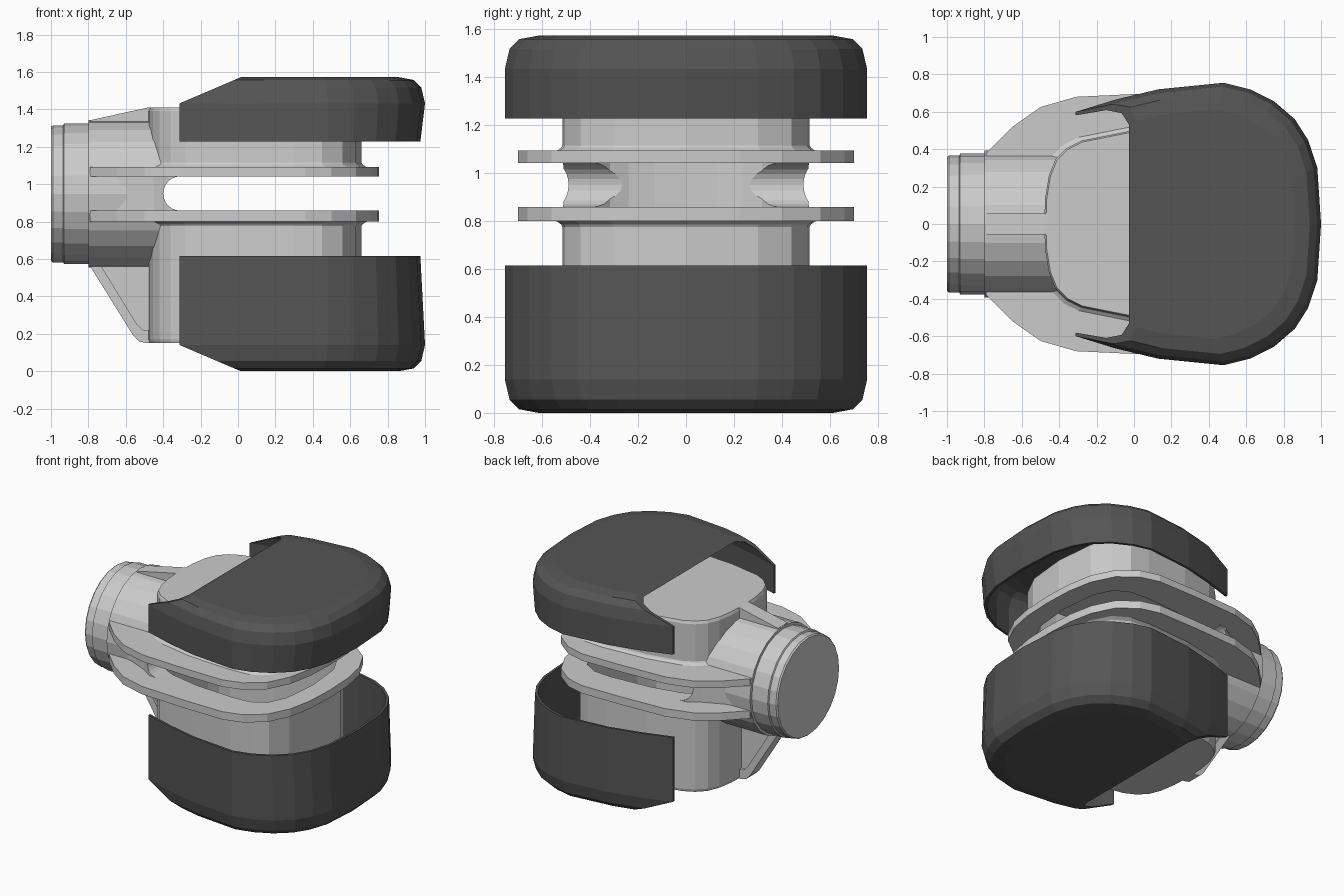
import bpy, bmesh, math
from mathutils import Vector

if "Cube" in bpy.data.objects:
    bpy.data.objects.remove(bpy.data.objects["Cube"])

dark = bpy.data.materials.new("dark_grey")
dark.diffuse_color = (0.09, 0.09, 0.09, 1)
dark.use_nodes = True
dark.node_tree.nodes["Principled BSDF"].inputs["Base Color"].default_value = dark.diffuse_color

# half outlines in plan, from the neck side (-x) to the front (+x)
CAP = [(-0.7, 0.5), (-0.31, 0.6), (-0.1, 0.665), (0.13, 0.72), (0.48, 0.755), (0.62, 0.72), (0.75, 0.655),
       (0.86, 0.56), (0.93, 0.45), (0.98, 0.3), (1.0, 0)]
BLOCK = [(-0.48, 0), (-0.475, 0.14), (-0.455, 0.26), (-0.42, 0.345), (-0.36, 0.405), (-0.28, 0.445),
         (-0.03, 0.495), (0.3, 0.515), (0.45, 0.505), (0.56, 0.44), (0.63, 0.3), (0.66, 0)]
FLANGE = [(-0.79, 0.38), (-0.65, 0.52), (-0.5, 0.625), (-0.31, 0.68), (0.05, 0.697), (0.36, 0.7),
          (0.5, 0.66), (0.63, 0.56), (0.71, 0.4), (0.745, 0.22), (0.755, 0)]
WAIST = [(-0.79, 0.36), (-0.6, 0.39), (-0.45, 0.455), (-0.37, 0.51), (-0.28, 0.515)]


def mirrored(half):
    return half + [(x, -y) for x, y in reversed(half) if y > 0]


def loft(name, rings, mat=None, cuts=()):
    """Closed skin through rings of 3D points; cuts are planes (point, normal)."""
    bm = bmesh.new()
    loops = [[bm.verts.new(p) for p in r] for r in rings]
    n = len(loops[0])
    for a, b in zip(loops, loops[1:]):
        for i in range(n):
            j = (i + 1) % n
            bm.faces.new((a[i], a[j], b[j], b[i]))
    bm.faces.new(loops[0][::-1])
    bm.faces.new(loops[-1])
    for co, no in cuts:
        bmesh.ops.bisect_plane(bm, geom=bm.verts[:] + bm.edges[:] + bm.faces[:],
                               plane_co=co, plane_no=no, clear_outer=True)
        bmesh.ops.holes_fill(bm, edges=[e for e in bm.edges if e.is_boundary], sides=0)
    bmesh.ops.recalc_face_normals(bm, faces=bm.faces[:])
    me = bpy.data.meshes.new(name)
    bm.to_mesh(me)
    bm.free()
    ob = bpy.data.objects.new(name, me)
    bpy.context.collection.objects.link(ob)
    if mat:
        me.materials.append(mat)
    return ob


def plan_ring(half, z, s=1.0):
    return [(0.1 + (x - 0.1) * s, y * s, z) for x, y in mirrored(half)]


def prism_y(name, pts, w):
    return loft(name, [[(x, y, z) for x, z in pts] for y in (-w, w)])


def cut(ob, *cutters):
    bpy.context.view_layer.objects.active = ob
    for c in cutters:
        m = ob.modifiers.new("cut", 'BOOLEAN')
        m.operation, m.object, m.solver = 'DIFFERENCE', c, 'EXACT'
        bpy.ops.object.modifier_apply(modifier=m.name)


# dark shell caps, thin walled, open towards the middle and cut at the back
def cap(name, z_roof, height, up):
    def ring(depth, inset):
        s = 1 - inset / 0.75
        taper = 0.025 * max(0, depth - 0.14) / (height - 0.14)
        return [(0.25 + (x - 0.25) * s - taper * max(0, (x - 0.48) / 0.52), y * s, z_roof - up * depth)
                for x, y in mirrored(CAP)]
    t = 0.018
    rings = [ring(t, 0.15), ring(0.035, 0.08), ring(0.07, 0.04), ring(0.14, t), ring(height, t),
             ring(height, 0), ring(0.14, 0), ring(0.055, 0.02), ring(0.015, 0.06), ring(0, 0.14)]
    cuts = [(Vector((-0.312, 0, 0)), Vector((-1, 0, 0))),
            (Vector((0.015, 0, z_roof)), Vector((-0.14, 0, up * 0.327)).normalized())]
    return loft(name, rings, dark, cuts)


cap("upper_cap", 1.572, 0.345, 1)
cap("lower_cap", 0.0, 0.615, -1)

# grey core block, flared where it meets the flanges
block = loft("core_block", [plan_ring(BLOCK, z, s) for z, s in (
    (0.15, 0.99), (0.17, 1), (0.775, 1), (0.785, 1.01), (0.80, 1.05),
    (1.09, 1.05), (1.105, 1.01), (1.115, 1), (1.39, 1), (1.41, 0.985))])

# pair of flanges and the waist between them
flanges = [loft(n, [plan_ring(FLANGE, z0), plan_ring(FLANGE, z1)])
           for n, z0, z1 in (("lower_flange", 0.80, 0.858), ("upper_flange", 1.042, 1.093))]
waist = loft("waist", [plan_ring(WAIST, 0.82), plan_ring(WAIST, 1.08)])

# round neck with stepped collar
SIDES = 24
neck = loft("neck", [[(x, r * math.cos(2 * math.pi * i / SIDES), 0.948 + r * math.sin(2 * math.pi * i / SIDES))
                      for i in range(SIDES)]
                     for x, r in ((-1, 0.358), (-0.99, 0.366), (-0.935, 0.366), (-0.93, 0.376), (-0.8, 0.376),
                                  (-0.798, 0.394), (-0.35, 0.394))])

# hollow inside and side slot between the flanges
pocket = loft("pocket_cutter", [plan_ring(BLOCK, z, 0.92) for z in (0.22, 1.35)])
arc = [(-0.308 - 0.092 * math.cos(a), 0.95 + 0.092 * math.sin(a))
       for a in (math.radians(-90 + 15 * i) for i in range(13))]
slot = prism_y("slot_cutter", arc + [(1.2, 1.042), (1.2, 0.858)], 0.9)
cut(block, pocket, slot)
cut(waist, pocket, slot)
cut(neck, pocket, slot)
for f in flanges:
    cut(f, pocket)
for c in (pocket, slot):
    bpy.data.objects.remove(c)

# stiffening ribs above and below the neck
prism_y("upper_rib", [(-0.79, 1.25), (-0.79, 1.342), (-0.48, 1.41), (-0.46, 1.41), (-0.46, 1.25)], 0.056)
prism_y("lower_rib_web", [(-0.76, 0.6), (-0.53, 0.19), (-0.46, 0.19), (-0.46, 0.6)], 0.035)
prism_y("lower_rib_edge", [(-0.79, 0.56), (-0.56, 0.19), (-0.53, 0.16), (-0.49, 0.15), (-0.46, 0.15),
                           (-0.46, 0.22), (-0.51, 0.22), (-0.54, 0.25), (-0.73, 0.56)], 0.056)
